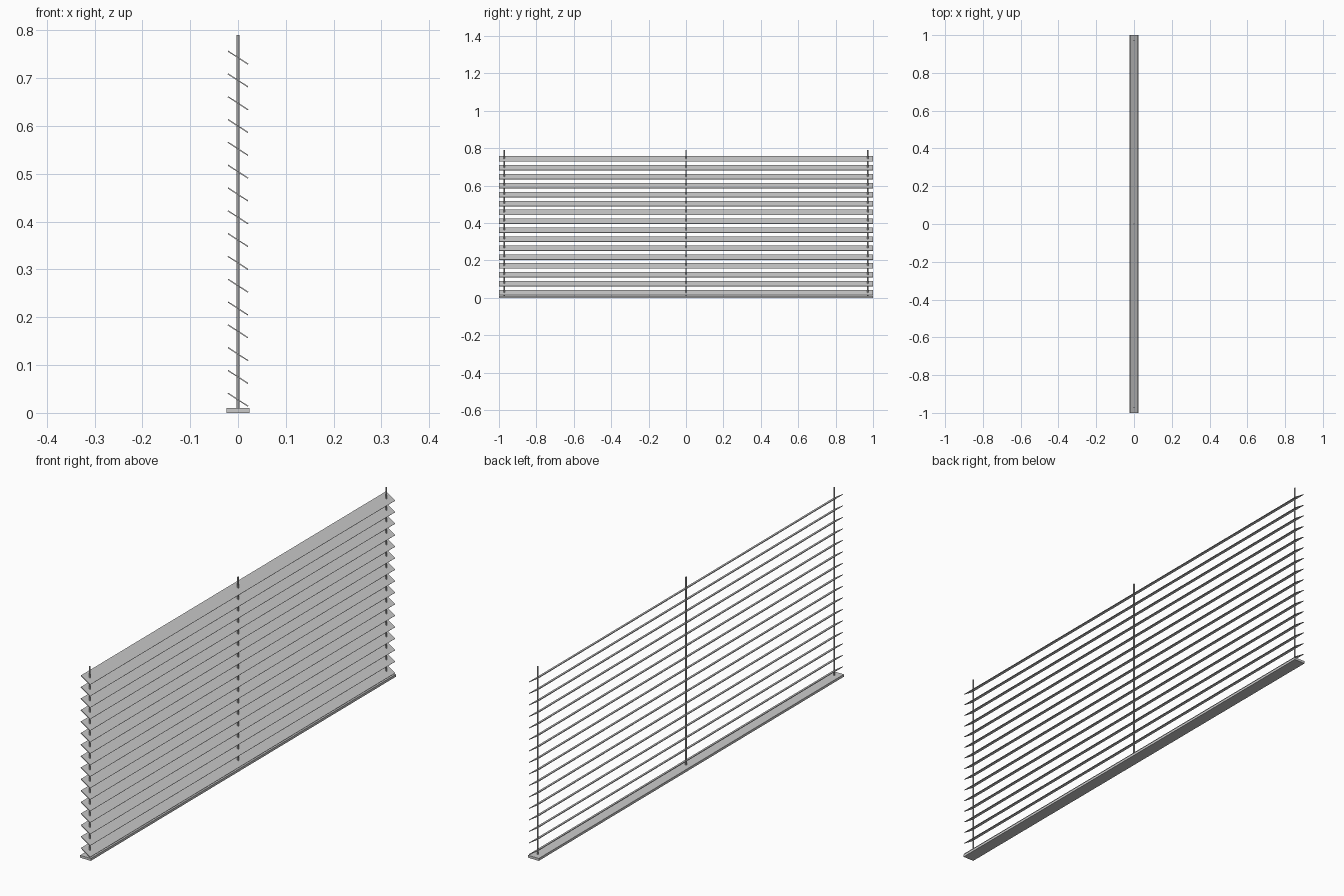
import bpy
import math

if "Cube" in bpy.data.objects:
    bpy.data.objects.remove(bpy.data.objects["Cube"])

SLATS = 16
Z_LOW, Z_HIGH = 0.0275, 0.743
TILT = math.radians(33)


def box(name, loc, size, tilt=0.0):
    bpy.ops.mesh.primitive_cube_add(size=1, location=loc)
    ob = bpy.context.object
    ob.name = name
    ob.scale = size
    bpy.ops.object.transform_apply(location=False, rotation=False, scale=True)
    ob.rotation_euler.y = tilt
    return ob


# Bottom rail
box("bottom_rail", (0, 0, 0.005), (0.049, 2.0, 0.010))

# Tilted slats, high edge toward -x
for i in range(SLATS):
    z = Z_LOW + (Z_HIGH - Z_LOW) * i / (SLATS - 1)
    box(f"slat_{i + 1}", (0, 0, z), (0.050, 2.0, 0.0025), TILT)

# Vertical cords running through the slats
for name, y in (("cord_front", -0.972), ("cord_middle", 0.0), ("cord_back", 0.972)):
    bpy.ops.mesh.primitive_cylinder_add(vertices=8, radius=0.003, depth=0.782,
                                        location=(0, y, 0.399))
    bpy.context.object.name = name
    bpy.ops.object.shade_smooth_by_angle(angle=math.radians(50))
